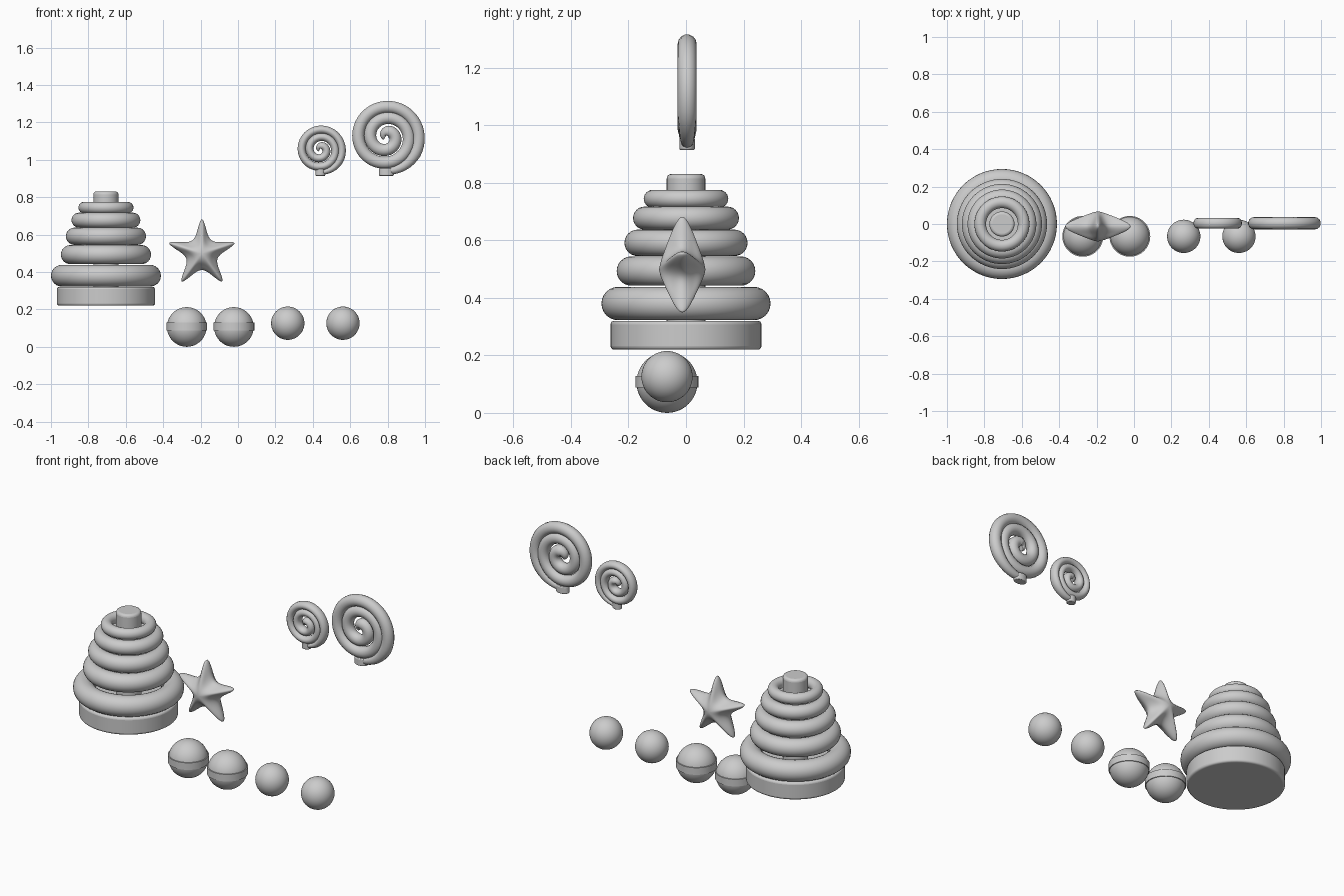
import bpy, bmesh
from math import radians, sin, cos, pi, tau

default = bpy.data.objects.get("Cube")
if default:
    bpy.data.objects.remove(default, do_unlink=True)


def finish(name, angle=40):
    ob = bpy.context.object
    ob.name = name
    bpy.ops.object.shade_smooth_by_angle(angle=radians(angle))
    return ob


def cylinder(name, x, y, low, high, radius, bevel=0.0):
    bpy.ops.mesh.primitive_cylinder_add(vertices=64, radius=radius, depth=high - low,
                                        location=(x, y, (low + high) / 2))
    ob = finish(name)
    if bevel:
        mod = ob.modifiers.new("rounded_edge", "BEVEL")
        mod.width, mod.segments = bevel, 4
    return ob


def ball(name, x, z, radius):
    bpy.ops.mesh.primitive_uv_sphere_add(segments=48, ring_count=24, radius=radius,
                                         location=(x, BALL_Y, z))
    return finish(name)


# Stacking toy: base, post and five rings
STACK_X = -0.706
cylinder("stacker_base", STACK_X, 0, 0.22, 0.32, 0.262, 0.012)
cylinder("stacker_post", STACK_X, 0, 0.3, 0.83, 0.067, 0.015)
rings = [(0.294, 0.38, 0.058), (0.241, 0.493, 0.051), (0.214, 0.591, 0.046),
         (0.184, 0.677, 0.04), (0.147, 0.744, 0.031)]
for i, (outer, z, tube) in enumerate(rings):
    bpy.ops.mesh.primitive_torus_add(major_radius=outer - tube, minor_radius=tube,
                                     major_segments=64, minor_segments=24,
                                     location=(STACK_X, 0, z))
    finish(f"stacker_ring_{i + 1}")

# Balls: two large with a raised band, two small and plain
BALL_Y = -0.066
for i, x in enumerate((-0.274, -0.022)):
    ball(f"large_ball_{i + 1}", x, 0.106, 0.106)
    cylinder(f"large_ball_band_{i + 1}", x, BALL_Y, 0.088, 0.129, 0.109)
for i, x in enumerate((0.266, 0.561)):
    ball(f"small_ball_{i + 1}", x, 0.126, 0.089)

# Puffed star: faceted star softened by subdivision
bm = bmesh.new()
rim = []
for i in range(10):
    r = 0.083 if i % 2 else 0.246
    a = pi / 2 + i * pi / 5
    rim.append(bm.verts.new((r * cos(a), 0, r * sin(a))))
for y in (-0.098, 0.098):
    peak = bm.verts.new((0, y, 0))
    for i in range(10):
        bm.faces.new((rim[i], rim[(i + 1) % 10], peak))
bmesh.ops.recalc_face_normals(bm, faces=bm.faces)
mesh = bpy.data.meshes.new("star")
bm.to_mesh(mesh)
bm.free()
mesh.shade_smooth()
star = bpy.data.objects.new("star", mesh)
star.location = (-0.193, -0.013, 0.498)
bpy.context.collection.objects.link(star)
for kind, levels in (("SIMPLE", 1), ("CATMULL_CLARK", 3)):
    mod = star.modifiers.new("soften", "SUBSURF")
    mod.subdivision_type = kind
    mod.levels = mod.render_levels = levels


def lollipop(name, x, z, size, thickness):
    # Coiled tube winding outward to the bottom
    steps, turns = 130, 2.75
    curve = bpy.data.curves.new(name, "CURVE")
    curve.dimensions = "3D"
    curve.bevel_depth = 0.033
    curve.bevel_resolution = 5
    curve.use_fill_caps = True
    path = curve.splines.new("POLY")
    path.points.add(steps)
    for i, p in enumerate(path.points):
        left = 1 - i / steps
        r = 0.006 + 0.174 * (1 - left ** 1.35)
        a = -pi / 2 + left * turns * tau
        p.co = (r * cos(a), 0, r * sin(a), 1)
        p.radius = min(1, 0.45 + i * 0.04, 0.6 + (steps - i) * 0.05)
    coil = bpy.data.objects.new(name, curve)
    coil.location = (x, 0.004, z)
    coil.scale = (size, thickness, size)
    bpy.context.collection.objects.link(coil)
    bpy.ops.object.select_all(action="DESELECT")
    coil.select_set(True)
    bpy.context.view_layer.objects.active = coil
    bpy.ops.object.convert(target="MESH")
    finish(name, 50)
    # Short stick socket under the coil
    socket = cylinder(name + "_socket", x, 0.004, 0.914, 0.955, 0.04, 0.006)
    socket.scale = (size, 0.67 * thickness, 1)


lollipop("large_lollipop", 0.793, 1.12, 1, 1)
lollipop("small_lollipop", 0.44, 1.053, 0.665, 0.86)
